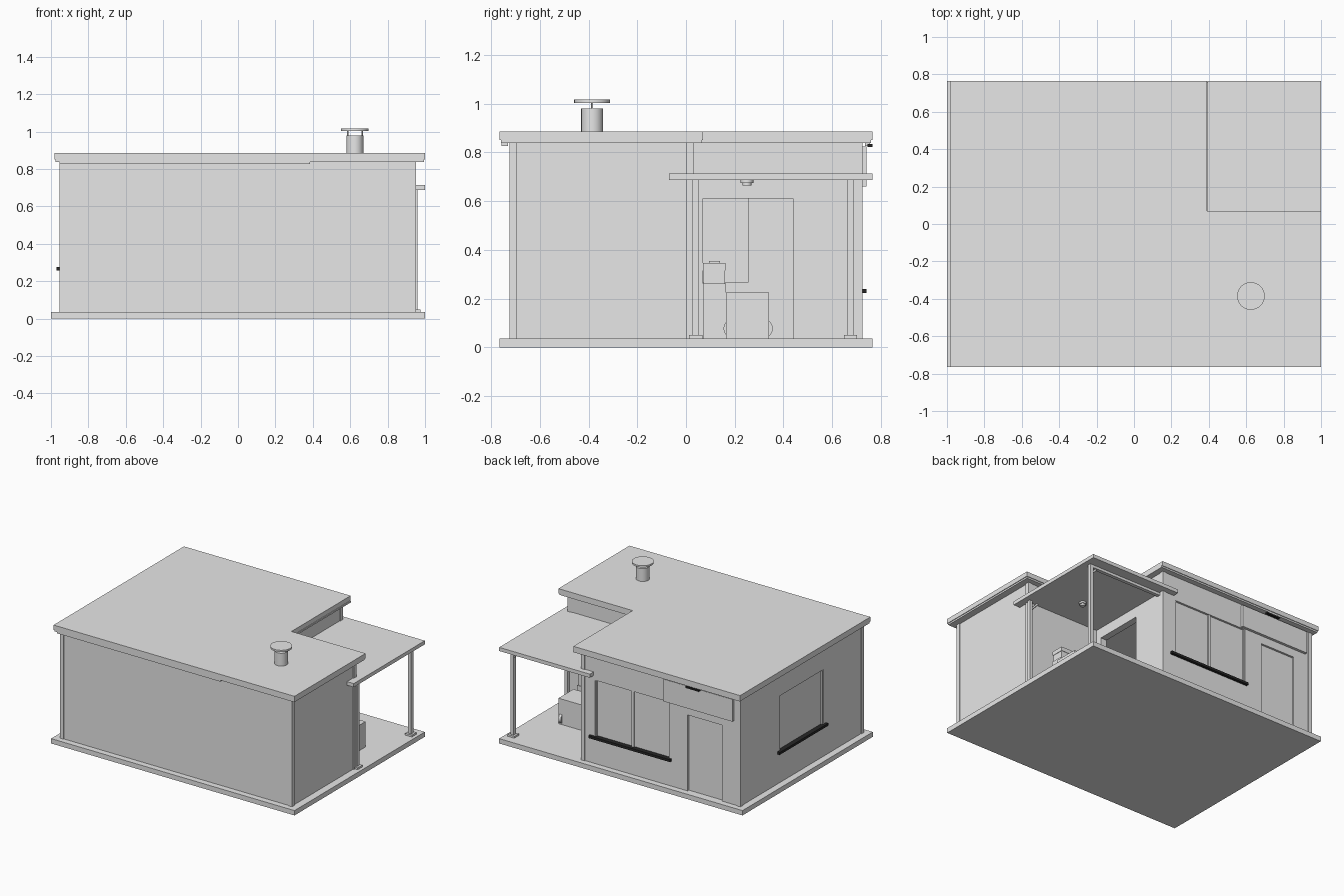
import bpy, bmesh
from math import pi
from mathutils import Vector

if "Cube" in bpy.data.objects:
    bpy.data.objects.remove(bpy.data.objects["Cube"], do_unlink=True)


def material(name, value):
    m = bpy.data.materials.new(name)
    m.use_nodes = True
    colour = (value, value, value, 1)
    m.diffuse_color = colour
    m.node_tree.nodes["Principled BSDF"].inputs["Base Color"].default_value = colour
    return m


GREY = material("light_grey", 0.8)
DARK = material("dark_sill", 0.02)


def finish(name, bm, mat):
    bmesh.ops.recalc_face_normals(bm, faces=bm.faces[:])
    me = bpy.data.meshes.new(name)
    bm.to_mesh(me)
    bm.free()
    me.materials.append(mat)
    ob = bpy.data.objects.new(name, me)
    bpy.context.scene.collection.objects.link(ob)
    return ob


def box(name, x, y, z, mat=GREY):
    """Box from (low, high) ranges on each axis."""
    bm = bmesh.new()
    bmesh.ops.create_cube(bm, size=1)
    for v in bm.verts:
        v.co = [r[0] if c < 0 else r[1] for c, r in zip(v.co, (x, y, z))]
    return finish(name, bm, mat)


def prism(name, outline, z0, z1):
    bm = bmesh.new()
    face = bm.faces.new([bm.verts.new((x, y, z0)) for x, y in outline])
    out = bmesh.ops.extrude_face_region(bm, geom=[face])
    verts = [g for g in out["geom"] if isinstance(g, bmesh.types.BMVert)]
    bmesh.ops.translate(bm, verts=verts, vec=(0, 0, z1 - z0))
    return finish(name, bm, GREY)


def rod(name, a, b, radius, sides=24, mat=GREY):
    """Cylinder between two points."""
    a, b = Vector(a), Vector(b)
    bm = bmesh.new()
    bmesh.ops.create_cone(bm, cap_ends=True, segments=sides,
                          radius1=radius, radius2=radius, depth=(b - a).length)
    turn = (b - a).to_track_quat("Z", "Y")
    for v in bm.verts:
        v.co = turn @ v.co + (a + b) / 2
    for f in bm.faces:
        f.smooth = len(f.verts) == 4
    for e in bm.edges:
        e.smooth = all(len(f.verts) == 4 for f in e.link_faces)
    return finish(name, bm, mat)


def cut(target, cutter):
    cutter.hide_render = True
    cutter.hide_set(True)
    mod = target.modifiers.new(cutter.name, "BOOLEAN")
    mod.operation = "DIFFERENCE"
    mod.solver = "EXACT"
    mod.object = cutter


def corner_shape(x0, x1, y0, y1, nx, ny):
    """Rectangle with the back corner on the +x side left out."""
    return [(x0, y0), (x1, y0), (x1, ny), (nx, ny), (nx, y1), (x0, y1)]


FLOOR, TOP = 0.036, 0.84

# Base and house walls
box("base_slab", (-1, 1), (-0.765, 0.765), (0, FLOOR))
walls = prism("walls", corner_shape(-0.95, 0.945, -0.72, 0.72, 0.35, 0.025), FLOOR, TOP)
cut(walls, prism("room_cutter",
                 corner_shape(-0.9, 0.895, -0.67, 0.67, 0.3, -0.025), 0.02, 0.9))

# Openings
cut(walls, box("porch_doorway_cutter", (0.25, 0.4), (0.07, 0.44), (0.02, 0.61)))
cut(walls, box("back_door_cutter", (-0.8, -0.517), (0.6, 0.8), (0.02, 0.6)))
cut(walls, box("back_window_cutter", (-0.37, 0.243), (0.6, 0.8), (0.235, 0.655)))
cut(walls, box("side_window_cutter", (-1, -0.85), (-0.255, 0.255), (0.265, 0.68)))

# Door and window panes
box("back_door", (-0.81, -0.507), (0.685, 0.705), (FLOOR, 0.61))
box("back_window_pane", (-0.38, 0.253), (0.69, 0.705), (0.225, 0.665))
box("back_window_mullion", (-0.072, -0.055), (0.69, 0.716), (0.235, 0.655))
for x in (-0.37, 0.233):
    box("back_window_frame", (x, x + 0.01), (0.69, 0.716), (0.235, 0.655))
box("side_window_pane", (-0.935, -0.92), (-0.265, 0.265), (0.255, 0.69))
for y in (-0.255, 0.245):
    box("side_window_frame", (-0.946, -0.92), (y, y + 0.01), (0.265, 0.68))

# Dark window sills
box("back_window_sill", (-0.385, 0.285), (0.69, 0.74), (0.222, 0.24), DARK)
box("side_window_sill", (-0.97, -0.92), (-0.285, 0.285), (0.258, 0.276), DARK)

# Corner trims
for x, y in ((-0.955, -0.725), (0.922, -0.725), (-0.955, 0.695), (0.325, 0.695), (0.922, 0)):
    box("corner_trim", (x, x + 0.03), (y, y + 0.03), (FLOOR, TOP))

# Roof
prism("roof_fascia", corner_shape(-0.975, 0.995, -0.76, 0.76, 0.395, 0.065), 0.838, 0.85)
prism("roof_slab", corner_shape(-0.98, 1, -0.765, 0.765, 0.39, 0.07), 0.85, 0.885)
box("front_gutter", (-0.955, 0.385), (-0.758, -0.73), (0.827, 0.84))

# Board and lamp above the back door
box("door_board", (-0.9, -0.335), (0.72, 0.74), (0.66, 0.825))
box("board_lamp", (-0.64, -0.53), (0.745, 0.765), (0.822, 0.834), DARK)
box("board_lamp_arm", (-0.59, -0.58), (0.735, 0.755), (0.826, 0.84))

# Chimney
CX, CY = 0.625, -0.385
rod("chimney", (CX, CY, 0.88), (CX, CY, 0.98), 0.045)
for side in (-1, 1):
    x = CX + side * 0.038
    rod("cap_strut", (x, CY, 0.97), (x, CY, 1.005), 0.004, 8)
rod("chimney_cap", (CX, CY, 1.003), (CX, CY, 1.016), 0.074, 32)

# Porch canopy with posts, beams and braces
box("canopy", (0.255, 1), (-0.07, 0.765), (0.687, 0.714))
for y in (0.04, 0.675):
    box("porch_post", (0.935, 0.96), (y - 0.013, y + 0.013), (FLOOR, 0.69))
    box("post_foot", (0.92, 0.975), (y - 0.027, y + 0.027), (FLOOR, 0.05))
    rod("post_brace", (0.945, y, 0.62), (0.885, y, 0.685), 0.007, 8)
box("porch_beam", (0.345, 0.95), (0.662, 0.688), (0.668, 0.69))

# Porch lamp
rod("porch_lamp", (0.66, 0.25, 0.675), (0.66, 0.25, 0.69), 0.026)
rod("porch_lamp_bulb", (0.66, 0.25, 0.663), (0.66, 0.25, 0.676), 0.018)

# Wheeled chest with handle
box("chest", (0.56, 0.81), (0.165, 0.34), (FLOOR, 0.225))
for y in (0.195, 0.315):
    for x in (0.57, 0.78):
        rod("chest_wheel", (x, y, 0.077), (x + 0.02, y, 0.077), 0.041, 20)
rod("chest_handle", (0.68, 0.172, 0.15), (0.68, 0.14, 0.275), 0.006, 8)

# Stand with a tool case on top
box("stand", (0.56, 0.78), (0.07, 0.165), (FLOOR, 0.262))
box("tool_case", (0.58, 0.77), (0.072, 0.16), (0.262, 0.315))
box("tool_case_lid", (0.577, 0.773), (0.07, 0.163), (0.315, 0.345))
box("tool_case_grip", (0.63, 0.72), (0.095, 0.14), (0.345, 0.355))
